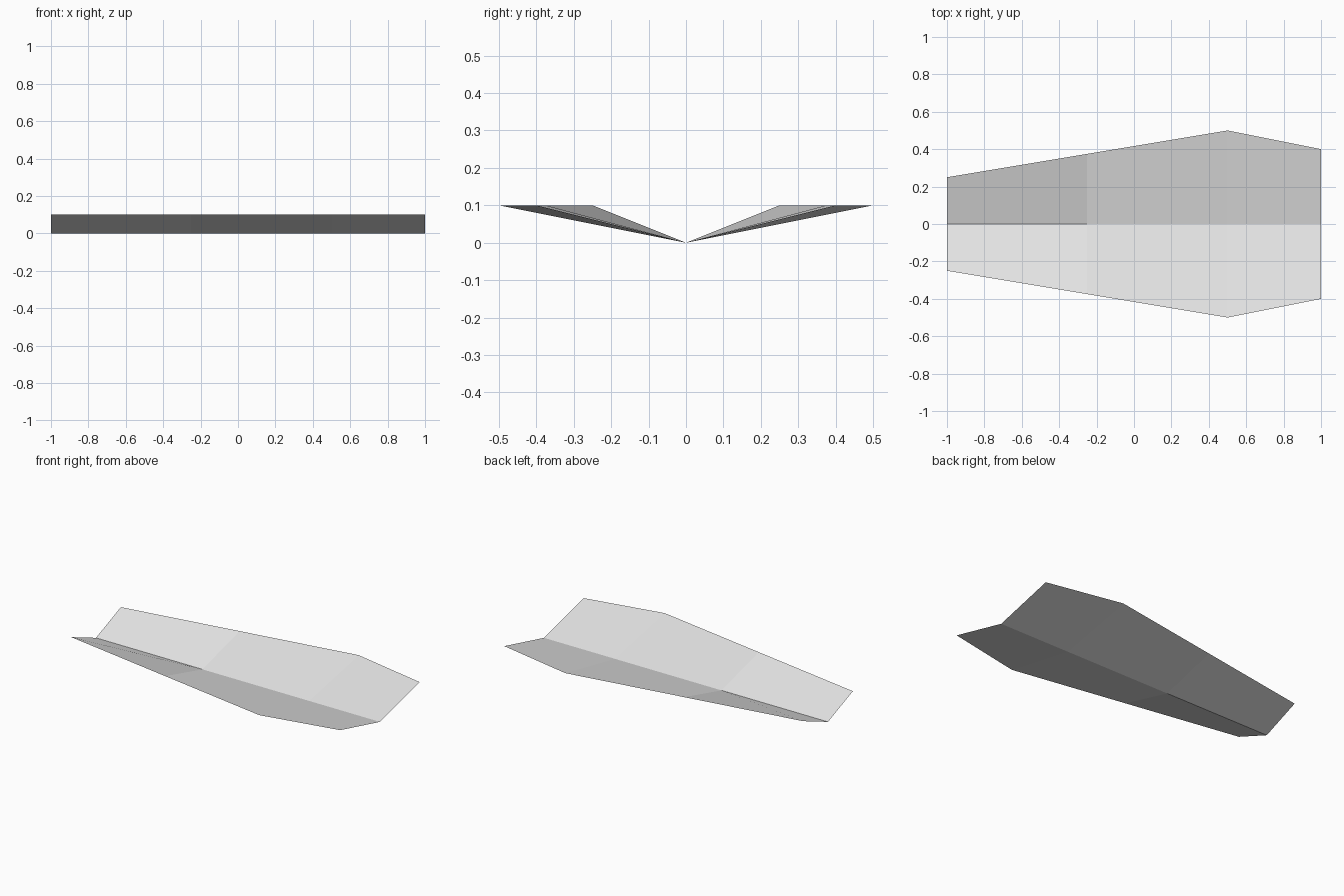
import bpy
import bmesh

cube = bpy.data.objects.get("Cube")
if cube:
    bpy.data.objects.remove(cube, do_unlink=True)

RIM_HEIGHT = 0.1
# Stations along the keel: (x, half width)
STATIONS = [(-1.0, 0.25), (-0.25, 0.375), (0.5, 0.5), (1.0, 0.4)]

# Pale grey material
grey = bpy.data.materials.new("pale_grey")
grey.use_nodes = True
colour = (0.8, 0.8, 0.8, 1.0)
grey.diffuse_color = colour
grey.node_tree.nodes["Principled BSDF"].inputs["Base Color"].default_value = colour

# Folded sheet: flat panels rising from a straight keel to a level rim
bm = bmesh.new()
keel = [bm.verts.new((x, 0, 0)) for x, w in STATIONS]
for side in (-1, 1):
    rim = [bm.verts.new((x, side * w, RIM_HEIGHT)) for x, w in STATIONS]
    for i in range(len(STATIONS) - 1):
        loop = [rim[i], rim[i + 1], keel[i + 1], keel[i]]
        if side > 0:  # keep the normals facing up
            loop = [loop[0]] + loop[:0:-1]
        bm.faces.new(loop)

mesh = bpy.data.meshes.new("folded_sheet")
bm.to_mesh(mesh)
bm.free()
mesh.materials.append(grey)
sheet = bpy.data.objects.new("folded_sheet", mesh)
bpy.context.collection.objects.link(sheet)
